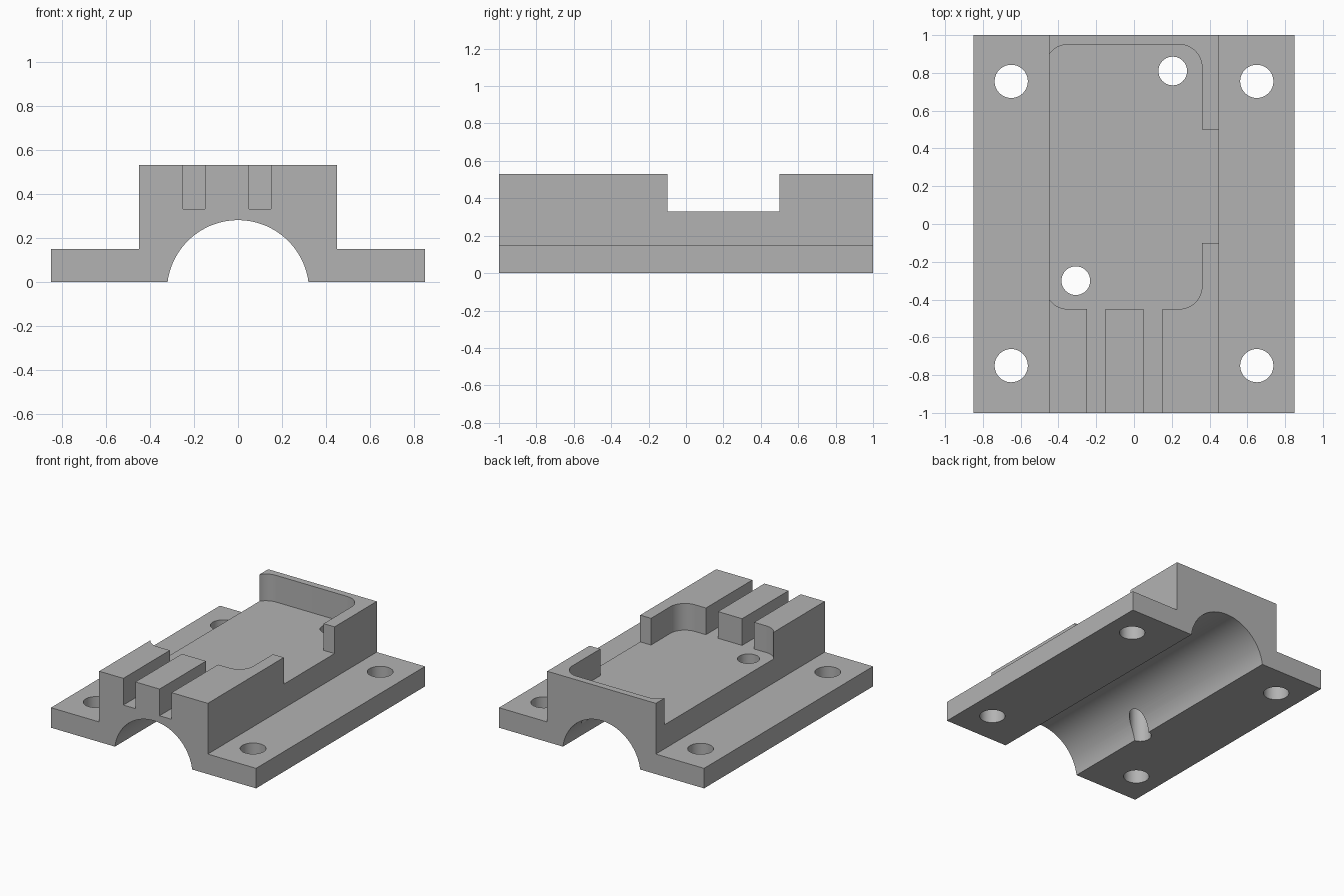
import bpy, bmesh
from math import sin, cos, radians, degrees, asin
from mathutils import Vector

cube = bpy.data.objects.get("Cube")
if cube:
    bpy.data.objects.remove(cube, do_unlink=True)

grey = bpy.data.materials.new("plain grey")
grey.use_nodes = True
grey.diffuse_color = (0.45, 0.45, 0.45, 1)
grey.node_tree.nodes["Principled BSDF"].inputs["Base Color"].default_value = grey.diffuse_color


def arc(cx, cy, r, start, end, steps=12):
    """Points on an arc, angles in degrees."""
    angles = [radians(start + (end - start) * i / steps) for i in range(steps + 1)]
    return [(cx + r * cos(a), cy + r * sin(a)) for a in angles]


def prism(name, points, offset):
    """Closed solid made by sweeping an outline of 3D points along offset."""
    bm = bmesh.new()
    base = bm.faces.new([bm.verts.new(p) for p in points])
    swept = bmesh.ops.extrude_face_region(bm, geom=[base])
    bmesh.ops.translate(bm, vec=Vector(offset),
                        verts=[v for v in swept["geom"] if isinstance(v, bmesh.types.BMVert)])
    bmesh.ops.recalc_face_normals(bm, faces=bm.faces[:])
    mesh = bpy.data.meshes.new(name)
    bm.to_mesh(mesh)
    bm.free()
    mesh.materials.append(grey)
    obj = bpy.data.objects.new(name, mesh)
    bpy.context.collection.objects.link(obj)
    return obj


def cut(body, outline, z0, z1):
    """Remove a vertical prism from the body."""
    cutter = prism("cutter", [(x, y, z0) for x, y in outline], (0, 0, z1 - z0))
    cutter.hide_render = True
    mod = body.modifiers.new("cut", "BOOLEAN")
    mod.operation, mod.solver, mod.object = "DIFFERENCE", "EXACT", cutter
    bpy.ops.object.modifier_apply(modifier=mod.name)
    bpy.data.objects.remove(cutter, do_unlink=True)


# Flanged block with the round channel underneath
half, height = 0.32, 0.28
radius = (half ** 2 + height ** 2) / (2 * height)
dip = height - radius
tilt = degrees(asin(-dip / radius))
profile = [(0.85, 0), (0.85, 0.15), (0.45, 0.15), (0.45, 0.53),
           (-0.45, 0.53), (-0.45, 0.15), (-0.85, 0.15), (-0.85, 0)]
profile += arc(0, dip, radius, 180 - tilt, tilt, 48)
body = prism("bearing_block", [(x, -1, z) for x, z in profile], (0, 2, 0))
bpy.context.view_layer.objects.active = body
body.select_set(True)

# Top pocket with two front slots and a side opening
pocket = arc(-0.35, -0.33, 0.12, 180, 270)
for x in (-0.25, 0.05):
    pocket += [(x, -0.45), (x, -1.1), (x + 0.1, -1.1), (x + 0.1, -0.45)]
pocket += arc(0.24, -0.33, 0.12, 270, 360)
pocket += [(0.36, -0.1), (0.6, -0.1), (0.6, 0.5), (0.36, 0.5)]
pocket += arc(0.24, 0.83, 0.12, 0, 90) + arc(-0.35, 0.83, 0.12, 90, 180)
cut(body, pocket, 0.33, 0.7)

# Flange bolt holes
for x in (-0.65, 0.65):
    for y in (-0.75, 0.755):
        cut(body, arc(x, y, 0.088, 0, 360, 40)[:-1], -0.1, 0.3)

# Holes through the pocket floor
for x, y in ((0.205, 0.81), (-0.308, -0.3)):
    cut(body, arc(x, y, 0.076, 0, 360, 40)[:-1], -0.1, 0.6)

bpy.ops.object.shade_smooth_by_angle(angle=radians(30))
